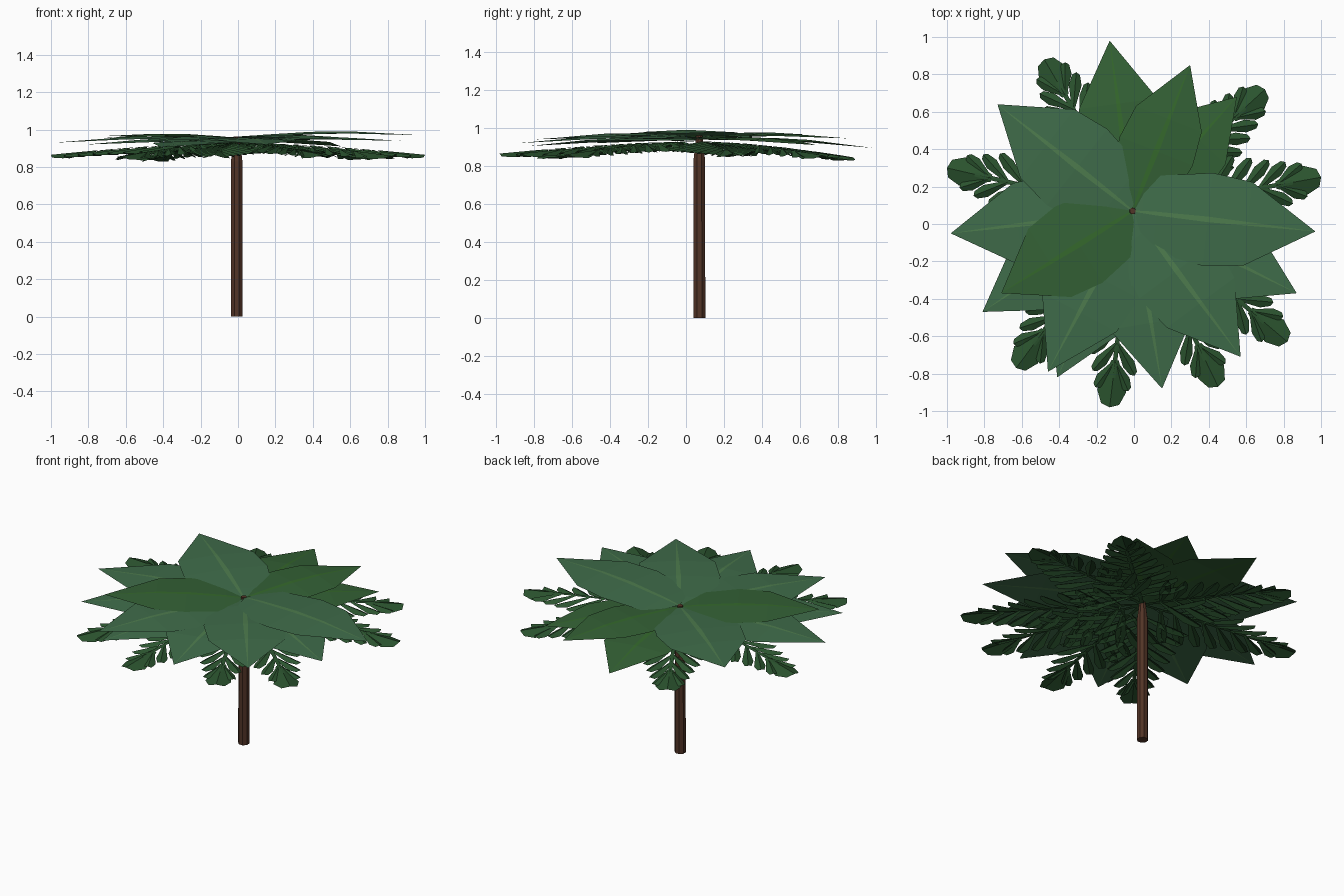
import bpy, bmesh, math
from mathutils import Vector

if "Cube" in bpy.data.objects:
    bpy.data.objects.remove(bpy.data.objects["Cube"])

CX, CY = -0.007, 0.07


def material(name, rgb):
    m = bpy.data.materials.new(name)
    m.diffuse_color = (*rgb, 1)
    m.use_nodes = True
    m.node_tree.nodes["Principled BSDF"].inputs["Base Color"].default_value = m.diffuse_color
    return m


BLUE = material("blue_green", (0.05, 0.15, 0.068))
GREEN = material("leaf_green", (0.034, 0.12, 0.036))
RIB = material("midrib_green", (0.075, 0.2, 0.075))
RIB2 = material("midrib_dark_green", (0.035, 0.14, 0.025))
DARK = material("frond_green", (0.024, 0.088, 0.028))
BARK = material("bark", (0.085, 0.035, 0.02))


def finish(bm, name, mats):
    bmesh.ops.remove_doubles(bm, verts=bm.verts, dist=0.0004)
    me = bpy.data.meshes.new(name)
    bm.to_mesh(me)
    bm.free()
    for m in mats:
        me.materials.append(m)
    ob = bpy.data.objects.new(name, me)
    bpy.context.collection.objects.link(ob)
    return ob


def strip(bm, rows, mats):
    # skin neighbouring rows of points; collapse ends to triangles
    for a, b in zip(rows, rows[1:]):
        for i, mat in enumerate(mats):
            pts = []
            for p in (a[i], b[i], b[i + 1], a[i + 1]):
                if all((p - q).length > 0.0005 for q in pts):
                    pts.append(p)
            if len(pts) > 2:
                f = bm.faces.new([bm.verts.new(p) for p in pts])
                f.material_index = mat


# Trunk: eight-sided, tapering near the crown
bm = bmesh.new()
rings = []
for z, r in ((0, 0.034), (0.83, 0.033), (0.88, 0.027), (0.962, 0.017)):
    rings.append([bm.verts.new((CX + r * math.cos((k + .5) * math.pi / 4),
                                CY + r * math.sin((k + .5) * math.pi / 4), z)) for k in range(8)])
for a, b in zip(rings, rings[1:]):
    for k in range(8):
        j = (k + 1) % 8
        bm.faces.new((a[k], a[j], b[j], b[k]))
bm.faces.new(rings[0][::-1])
bm.faces.new(rings[-1])
finish(bm, "trunk", [BARK])


# Broad leaves: station, half width, midrib half width
PROFILE = ((0.01, 0.02, 0.003), (0.05, 0.4, 0.006), (0.13, 0.82, 0.010),
           (0.41, 1.0, 0.015), (0.63, 0.9, 0.010), (1.0, 0.0, 0.0))


def broad_leaf(name, tip, half, z_base, z_mid, z_tip, mats):
    d = Vector((tip[0] - CX, tip[1] - CY, 0))
    length = d.length
    d.normalize()
    n = Vector((-d.y, d.x, 0))
    rows = []
    for t, w, rib in PROFILE:
        z = z_base * (1 - t) * (1 - 2 * t) + 4 * z_mid * t * (1 - t) + z_tip * t * (2 * t - 1)
        c = Vector((CX, CY, z)) + d * length * t
        side, drop = n * half * w, Vector((0, 0, -0.012 * w))
        rows.append([c - side + drop, c - n * rib, c + n * rib, c + side + drop])
    bm = bmesh.new()
    strip(bm, rows, (0, 1, 0))
    for f in bm.faces:
        f.normal_update()
        if f.normal.z < 0:
            f.normal_flip()
    finish(bm, name, mats)


B, G = [BLUE, RIB], [GREEN, RIB2]
LEAVES = [
    ((0.97, -0.04), 0.25, 0.958, 0.990, 0.970, B),
    ((-0.73, 0.64), 0.26, 0.953, 0.976, 0.965, B),
    ((-0.71, -0.37), 0.24, 0.953, 0.978, 0.955, G),
    ((0.57, -0.71), 0.25, 0.950, 0.972, 0.945, B),
    ((-0.98, -0.05), 0.25, 0.945, 0.962, 0.930, B),
    ((0.30, 0.85), 0.21, 0.950, 0.970, 0.945, G),
    ((-0.46, -0.79), 0.25, 0.947, 0.965, 0.940, B),
    ((0.15, -0.88), 0.25, 0.944, 0.957, 0.920, B),
    ((0.87, -0.37), 0.25, 0.942, 0.960, 0.940, B),
    ((-0.81, -0.47), 0.25, 0.940, 0.950, 0.920, B),
    ((-0.13, 0.98), 0.235, 0.940, 0.945, 0.895, G),
    ((-0.41, -0.82), 0.24, 0.936, 0.945, 0.905, B),
    ((0.55, 0.68), 0.22, 0.940, 0.950, 0.910, G),
]
for i, leaf in enumerate(LEAVES):
    broad_leaf(f"broad_leaf_{i + 1}", *leaf)


# Lower fronds: folded leaflets with blunt tips along a drooping stem
def leaflet(bm, to_world, base, angle, length, half):
    u = Vector((math.cos(angle), math.sin(angle)))
    v = Vector((-u.y, u.x))
    rows = []
    for t, w in ((0, 0.25), (0.65, 1.0), (0.93, 0.62), (1.0, 0.0)):
        c = Vector((base, 0)) + u * length * t
        rows.append([to_world(c - v * half * w, 0.018 * w), to_world(c, 0),
                     to_world(c + v * half * w, 0.018 * w)])
    strip(bm, rows, (0, 0))


def frond(name, tip, z_tip):
    d = Vector((tip[0] - CX, tip[1] - CY, 0))
    length = d.length
    d.normalize()
    n = Vector((-d.y, d.x, 0))

    def to_world(p, drop):
        t = p.x / length
        z = 0.93 - (0.93 - z_tip) * t ** 1.6 - 0.12 * abs(p.y) - drop
        return Vector((CX, CY, z)) + d * p.x + n * p.y

    bm = bmesh.new()
    # stem
    rows = [[to_world(Vector((length * t, s * 0.012)), 0) for s in (-1, 0, 1)]
            for t in (0.02, 0.3, 0.55, 0.85)]
    strip(bm, rows, (0, 0))
    # terminal leaflet and paired side leaflets
    leaflet(bm, to_world, length * 0.76, 0, length * 0.24, 0.078)
    for k in range(8):
        t = 0.12 + 0.092 * k
        size = 0.33 - 0.022 * k
        a = math.radians(62 - 4.5 * k)
        for s in (-1, 1):
            leaflet(bm, to_world, length * t, s * a, size, 0.034)
    for f in bm.faces:
        f.normal_update()
        if f.normal.z < 0:
            f.normal_flip()
    finish(bm, name, [DARK])


FRONDS = [((1.0, 0.25), 0.865), ((0.82, -0.63), 0.86), ((0.45, -0.87), 0.865),
          ((-0.13, -0.98), 0.865), ((-0.63, -0.77), 0.855), ((-1.0, 0.30), 0.865),
          ((-0.48, 0.88), 0.845), ((0.70, 0.72), 0.855)]
for i, (tip, z) in enumerate(FRONDS):
    frond(f"lower_frond_{i + 1}", tip, z)
